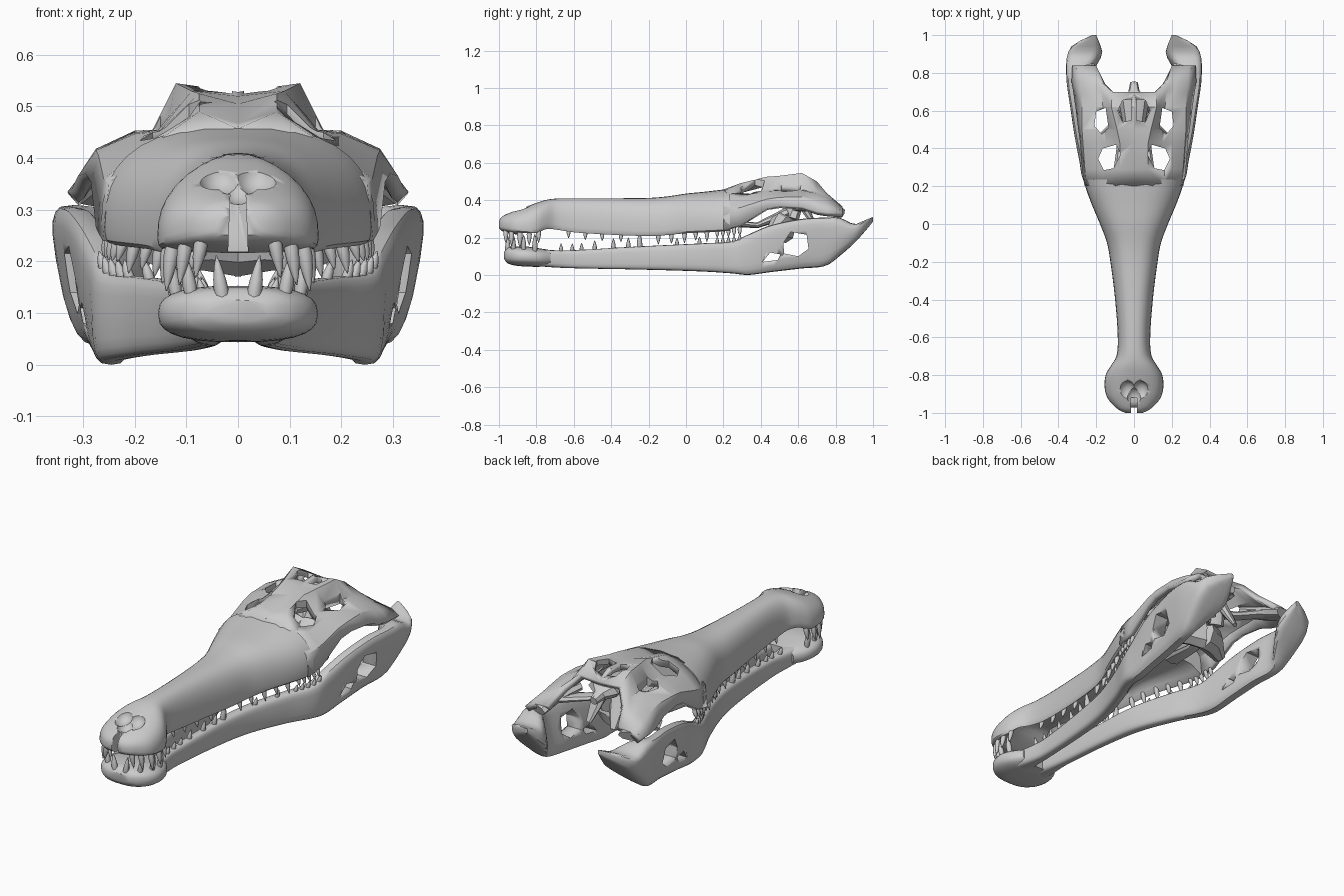
import bpy, bmesh, math
from mathutils import Vector

if "Cube" in bpy.data.objects:
    bpy.data.objects.remove(bpy.data.objects["Cube"])

bone = bpy.data.materials.new("bone_grey")
bone.use_nodes = True
bone.diffuse_color = (0.6, 0.6, 0.6, 1)
bone.node_tree.nodes["Principled BSDF"].inputs["Base Color"].default_value = (0.6, 0.6, 0.6, 1)


def finish(name, bm, angle=35, mirror=False, recalc=True):
    if recalc:
        bmesh.ops.recalc_face_normals(bm, faces=bm.faces)
    me = bpy.data.meshes.new(name)
    bm.to_mesh(me)
    bm.free()
    me.materials.append(bone)
    ob = bpy.data.objects.new(name, me)
    bpy.context.collection.objects.link(ob)
    bpy.ops.object.select_all(action="DESELECT")
    ob.select_set(True)
    bpy.context.view_layer.objects.active = ob
    bpy.ops.object.shade_smooth_by_angle(angle=math.radians(angle))
    if mirror:
        ob.modifiers.new("mirror", "MIRROR")
    return ob


def add_loft(bm, rings):
    rows = [[bm.verts.new(p) for p in r] for r in rings]
    n = len(rows[0])
    for a, b in zip(rows, rows[1:]):
        for i in range(n):
            bm.faces.new((a[i], a[(i + 1) % n], b[(i + 1) % n], b[i]))
    bm.faces.new(rows[0][::-1])
    bm.faces.new(rows[-1])


def sample(st, y):
    """Smooth interpolation of station rows, keyed by their first value."""
    y = min(max(y, st[0][0]), st[-1][0])
    k = next(i for i in range(len(st) - 1) if y <= st[i + 1][0])
    a, b = st[k], st[k + 1]
    p, q = st[max(k - 1, 0)], st[min(k + 2, len(st) - 1)]
    h = b[0] - a[0]
    t = (y - a[0]) / h
    out = []
    for c in range(1, len(a)):
        ma = (b[c] - p[c]) / (b[0] - p[0]) * h
        mb = (q[c] - a[c]) / (q[0] - a[0]) * h
        d = b[c] - a[c]
        out.append(a[c] + t * (ma + t * (3 * d - 2 * ma - mb + t * (ma + mb - 2 * d))))
    return out


def stations(y0, y1, n):
    # denser toward the rounded front end
    return [y0 + (y1 - y0) * (i / n) ** 1.3 for i in range(n + 1)]


def power(v, e):
    return math.copysign(abs(v) ** e, v)


def oval(y, x0, x1, z0, z1, p, n=20, lean=0):
    ring = []
    for i in range(n):
        t = math.tau * i / n
        c, s = power(math.cos(t), 2 / p), power(math.sin(t), 2 / p)
        ring.append(((x0 + x1) / 2 + (x1 - x0) / 2 * c - lean * (1 - s) / 2, y,
                     (z0 + z1) / 2 + (z1 - z0) / 2 * s))
    return ring


def apply(ob, name):
    bpy.context.view_layer.objects.active = ob
    bpy.ops.object.modifier_apply(modifier=name)


def cut(ob, cutter):
    m = ob.modifiers.new("cut", "BOOLEAN")
    m.operation, m.object, m.solver = "DIFFERENCE", cutter, "EXACT"
    apply(ob, "cut")
    bpy.data.objects.remove(cutter)


def prism(*rings):
    bm = bmesh.new()
    add_loft(bm, rings)
    return finish("cutter", bm)


def ball(center, size):
    bm = bmesh.new()
    bmesh.ops.create_uvsphere(bm, u_segments=20, v_segments=12, radius=1)
    for v in bm.verts:
        v.co = Vector(a * b + c for a, b, c in zip(v.co, size, center))
    return finish("cutter", bm)


# Snout: y, half width, bottom, top
SNOUT = [(-1, .045, .25, .29), (-.985, .08, .235, .312), (-.93, .135, .22, .338), (-.87, .155, .215, .36),
         (-.8, .15, .22, .385), (-.75, .122, .242, .401), (-.7, .093, .24, .408), (-.6, .086, .225, .41),
         (-.4, .1, .212, .41), (-.2, .125, .205, .412), (-.1, .143, .21, .42), (0, .18, .22, .435),
         (.1, .222, .225, .445), (.2, .258, .23, .457), (.3, .275, .24, .47)]


def snout_ring(y, n=36):
    w, zb, zt = sample(SNOUT, y)
    lip = min(.03, (zt - zb) / 3)
    front = min(1, max(0, (-.78 - y) / .12))  # the front bones have a flat underside
    ring = []
    for i in range(n):
        t = math.tau * i / n
        c, s = math.cos(t), math.sin(t)
        if s >= 0:
            ring.append((w * power(c, .78), y, zb + lip + (zt - zb - lip) * s ** .78))
        else:
            hollow = 1 - math.sin(math.pi * min(1, -1.3 * s)) + .8 * s * s
            flat = 1 - (-s) ** .6
            ring.append((w * c, y, zb + lip * (hollow + (flat - hollow) * front)))
    return ring


bm = bmesh.new()
add_loft(bm, [snout_ring(y) for y in stations(-1, .235, 56)])
snout = finish("snout", bm)

# Nostril basin and the notch between the front bones
for x in (-.035, .035):
    cut(snout, ball((x, -.885, .372), (.045, .055, .045)))
cut(snout, ball((0, -.915, .355), (.04, .05, .045)))
cut(snout, prism(*[[(-.022, y, .15), (.022, y, .15), (.012, y, .4), (-.012, y, .4)] for y in (-1.1, -.92)]))

# Rear skull roof: half sections from midline to cheek
ROOF = [(.2, [(0, .457), (.1, .449), (.16, .43), (.2, .405), (.25, .35), (.262, .24)]),
        (.29, [(0, .468), (.075, .49), (.16, .44), (.2, .415), (.26, .36), (.275, .265)]),
        (.43, [(0, .505), (.075, .525), (.15, .455), (.2, .447), (.27, .405), (.285, .355)]),
        (.5, [(0, .52), (.09, .53), (.155, .455), (.2, .45), (.275, .415), (.295, .37)]),
        (.62, [(0, .528), (.12, .545), (.165, .455), (.2, .453), (.275, .418), (.31, .365)]),
        (.7, [(0, .49), (.115, .5), (.17, .445), (.21, .435), (.28, .4), (.322, .34)]),
        (.75, [(.1, .44), (.17, .44), (.19, .43), (.22, .415), (.285, .385), (.33, .335)]),
        (.838, [(.19, .36), (.2, .365), (.22, .365), (.25, .362), (.29, .355), (.328, .33)])]
bm = bmesh.new()
grid = [[bm.verts.new((x, y, z)) for x, z in row] for y, row in ROOF]
for i in range(len(grid) - 1):
    for j in range(5):
        if i < 5 or j > 0:
            bm.faces.new((grid[i][j], grid[i][j + 1], grid[i + 1][j + 1], grid[i + 1][j]))
bmesh.ops.delete(bm, geom=[grid[-2][0], grid[-1][0]], context="VERTS")
roof = finish("skull_roof", bm, 30, mirror=True, recalc=False)
thick = roof.modifiers.new("thickness", "SOLIDIFY")
thick.thickness, thick.offset = .03, -1
apply(roof, "mirror")
apply(roof, "thickness")

# Eye sockets, side openings and the pair of crown openings
SOCKET = [(.16, .285), (.11, .295), (.07, .37), (.095, .42), (.165, .4), (.19, .345)]
SIDE_HOLE = [(.15, .615), (.2, .595), (.21, .52), (.17, .475), (.135, .51)]
CROWN_HOLE = [(.012, .66), (.06, .655), (.085, .6), (.06, .54), (.012, .55)]
for outline in (SOCKET, SIDE_HOLE, CROWN_HOLE):
    for sx in (-1, 1):
        cut(roof, prism(*[[(sx * x, y, z) for x, y in outline] for z in (.36, .7)]))


def strut(name, pts, mirror=True, sides=8):
    """Faceted bar through (x, y, z, half width, half depth) points."""
    bm = bmesh.new()
    rings = []
    for k, p in enumerate(pts):
        a, b = pts[max(k - 1, 0)], pts[min(k + 1, len(pts) - 1)]
        d = (Vector(b[:3]) - Vector(a[:3])).normalized()
        side = d.cross(Vector((0, 0, 1))).normalized()
        up = side.cross(d)
        rings.append([Vector(p[:3]) + side * p[3] * math.cos(math.tau * i / sides)
                      + up * p[4] * math.sin(math.tau * i / sides) for i in range(sides)])
    add_loft(bm, rings)
    finish(name, bm, 30, mirror)


strut("quadrate", [(.17, .62, .4, .035, .025), (.23, .72, .37, .045, .03), (.265, .83, .33, .06, .028)])
strut("braincase", [(0, .44, .43, .03, .03), (0, .54, .43, .06, .05), (0, .67, .44, .085, .04),
                    (0, .7, .42, .03, .03), (0, .75, .41, .02, .02)], False)
strut("palate_bar", [(.07, .2, .28, .05, .02), (.06, .38, .265, .035, .015), (.03, .54, .33, .05, .03)])
strut("pterygoid_plate", [(0, .53, .26, .06, .09), (.08, .5, .255, .06, .075), (.17, .45, .215, .03, .025)])
strut("pterygoid_stem", [(.01, .6, .43, .06, .03), (.03, .56, .3, .06, .04)])
strut("basal_process", [(.04, .6, .42, .04, .03), (.06, .65, .33, .035, .02), (.07, .69, .26, .015, .01)])
strut("inner_brace", [(.04, .58, .36, .03, .02), (.13, .64, .355, .035, .015), (.22, .74, .36, .03, .02)])

# Front of the lower jaw: y, half width, bottom, top
CHIN = [(-.972, .06, .085, .125), (-.955, .1, .063, .145), (-.91, .14, .05, .152), (-.85, .155, .045, .152),
        (-.78, .14, .044, .142), (-.72, .1, .05, .132)]
bm = bmesh.new()
rings = []
for y in stations(-.972, -.725, 16):
    w, zb, zt = sample(CHIN, y)
    rings.append(oval(y, -w, w, zb, zt, 2.7, 28))
add_loft(bm, rings)
finish("chin", bm)

# Lower jaw branch: y, inner x, outer x, bottom, top, inward lean of the bottom
RAMUS = [(-.78, .012, .105, .046, .135, 0), (-.7, .022, .092, .04, .132, 0), (-.6, .03, .083, .036, .132, 0),
         (-.3, .05, .107, .03, .15, 0), (-.1, .075, .142, .025, .16, 0), (.1, .14, .21, .018, .17, 0),
         (.25, .2, .275, .008, .18, 0), (.33, .22, .292, 0, .215, .01), (.45, .245, .32, .015, .265, .03),
         (.62, .27, .348, .035, .3, .045), (.75, .285, .367, .05, .307, .045), (.82, .235, .37, .1, .307, .035),
         (.9, .185, .36, .17, .272, .025), (.95, .185, .325, .225, .29, .01), (1, .2, .222, .285, .31, 0)]
bm = bmesh.new()
rings = []
for i in range(61):
    y = -.78 + 1.78 * i / 60
    x0, x1, z0, z1, lean = sample(RAMUS, y)
    rings.append(oval(y, x0, x1, z0, z1, 3.5, 20, lean))
add_loft(bm, rings)
ramus = finish("lower_jaw_branch", bm)

# Large and small windows through the jaw branch
LARGE = [(.525, .115), (.6, .1), (.655, .14), (.645, .215), (.56, .23), (.52, .17)]
SMALL = [(.41, .07), (.49, .08), (.505, .11), (.45, .12)]
for outline in (LARGE, SMALL):
    cut(ramus, prism(*[[(x, y, z) for y, z in outline] for x in (.1, .5)]))
ramus.modifiers.new("mirror", "MIRROR")


# Teeth: pointed pegs along both jaw margins
def tooth(bm, x, y, z, length, r, sign):
    rings = []
    for t, s in ((-.2, .8), (.15, 1), (.45, .85), (.75, .5), (1, .08)):
        rings.append([(x + .012 * t + r * s * math.cos(k * math.tau / 8),
                       y + r * s * math.sin(k * math.tau / 8), z + sign * length * t) for k in range(8)])
    add_loft(bm, rings)


UPPER = [(-.975, .075), (-.945, .08), (-.9, .085), (-.85, .07), (-.8, .06), (-.64, .045), (-.55, .045),
         (-.46, .045), (-.36, .045), (-.16, .055), (-.09, .055), (-.02, .06), (.04, .05), (.1, .06)]
LOWER = [(-.965, .085), (-.935, .075), (-.88, .07), (-.82, .08), (-.68, .045), (-.62, .045), (-.57, .045),
         (-.5, .055), (-.4, .06), (-.32, .06), (-.26, .09), (-.06, .045), (.06, .045)]
small = [(.155 + .03 * k, .04) for k in range(5)]
bm = bmesh.new()
for y, length in UPPER + small:
    w, zb, zt = sample(SNOUT, y)
    tooth(bm, w - .022, y + .012, zb + .012, length, .008 + .08 * length, -1)
finish("upper_teeth", bm, 50, True)

bm = bmesh.new()
for y, length in LOWER + small:
    if y < -.7:
        w, zb, zt = sample(CHIN, y)
        x = w - .03 if y > -.96 else .03
    else:
        x0, x1, zb, zt, lean = sample(RAMUS, y)
        x = x1 - .025
    tooth(bm, x, y + .012, zt - .008, length, .008 + .08 * length, 1)
finish("lower_teeth", bm, 50, True)
